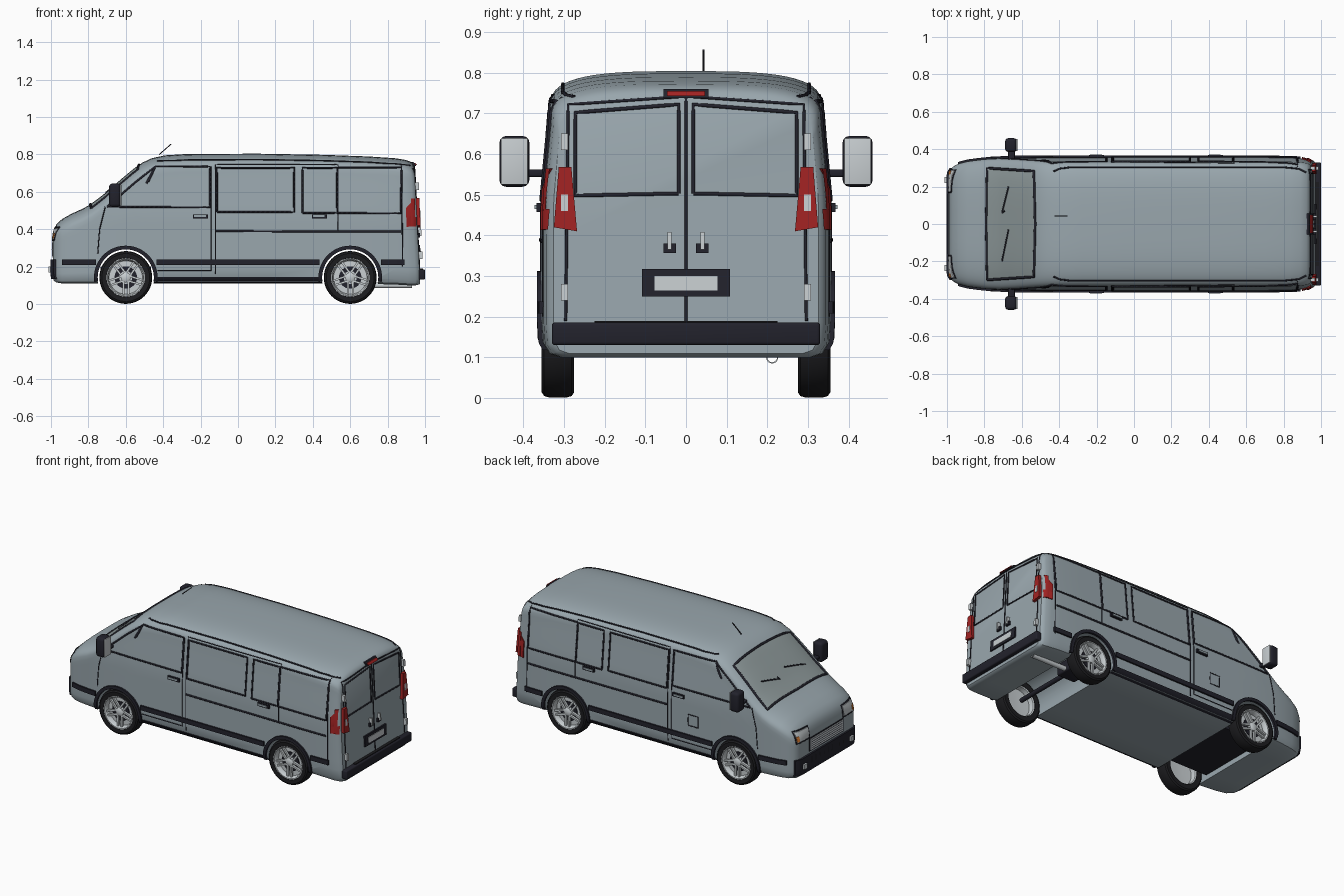
import bpy, bmesh, math
from mathutils import Vector, Matrix
from mathutils.bvhtree import BVHTree

if "Cube" in bpy.data.objects:
    bpy.data.objects.remove(bpy.data.objects["Cube"])


def material(name, r, g, b):
    m = bpy.data.materials.new(name)
    m.diffuse_color = (r, g, b, 1)
    m.use_nodes = True
    m.node_tree.nodes["Principled BSDF"].inputs["Base Color"].default_value = m.diffuse_color
    return m


PAINT = material("grey_paint", 0.32, 0.385, 0.42)
GLASS = material("tinted_glass", 0.27, 0.32, 0.325)
BLACK = material("black_trim", 0.016, 0.016, 0.025)
RUBBER = material("tyre_rubber", 0.012, 0.012, 0.014)
SILVER = material("silver", 0.58, 0.62, 0.64)
RED = material("red_lens", 0.36, 0.016, 0.016)
ORANGE = material("orange_lens", 0.7, 0.2, 0.03)


def finish(name, bm, mat, angle=35):
    bmesh.ops.recalc_face_normals(bm, faces=bm.faces)
    me = bpy.data.meshes.new(name)
    bm.to_mesh(me)
    bm.free()
    me.materials.append(mat)
    ob = bpy.data.objects.new(name, me)
    bpy.context.collection.objects.link(ob)
    activate(ob)
    bpy.ops.object.shade_smooth_by_angle(angle=math.radians(angle))
    return ob


def activate(ob):
    bpy.ops.object.select_all(action='DESELECT')
    ob.select_set(True)
    bpy.context.view_layer.objects.active = ob


def boxes(name, mats, mat, bevel=0.0):
    bm = bmesh.new()
    for m in mats:
        bmesh.ops.create_cube(bm, size=1, matrix=m)
    if bevel:
        bmesh.ops.bevel(bm, geom=bm.edges[:], offset=bevel, segments=3, profile=0.5, affect='EDGES')
    return finish(name, bm, mat)


def at(loc, size):
    return Matrix.Translation(loc) @ Matrix.Diagonal((*size, 1))


def lathe(name, profile, centre, mat, s=1, steps=48):
    # turns (radius, y) points round the y axis
    bm = bmesh.new()
    vs = [bm.verts.new((r, y * s, 0)) for r, y in profile]
    es = [bm.edges.new(p) for p in zip(vs, vs[1:])]
    bmesh.ops.spin(bm, geom=vs + es, cent=(0, 0, 0), axis=(0, 1, 0), angle=2 * math.pi, steps=steps)
    bmesh.ops.remove_doubles(bm, verts=bm.verts, dist=1e-5)
    bmesh.ops.translate(bm, verts=bm.verts, vec=centre)
    return finish(name, bm, mat)


# body shell: cross-sections (x, top, half width, bottom) along the van
STATIONS = [(-.99, .36, .262, .14), (-.985, .395, .285, .125), (-.97, .428, .305, .115), (-.94, .455, .322, .11),
            (-.89, .483, .335, .11), (-.83, .51, .343, .11), (-.78, .538, .348, .11), (-.72, .583, .351, .11),
            (-.64, .653, .354, .11), (-.56, .72, .355, .11), (-.51, .757, .356, .11), (-.46, .78, .356, .11),
            (-.39, .795, .356, .11), (-.28, .802, .356, .11), (.1, .804, .356, .11), (.45, .798, .356, .11),
            (.7, .789, .356, .108), (.84, .78, .354, .104), (.9, .772, .35, .10), (.935, .762, .344, .10),
            (.95, .75, .336, .104), (.957, .735, .326, .11)]


def section(x, top, w, zb):
    def side(z):
        return w * (1 - max(0, z - .48) * .27 - max(0, .17 - z) * .25)
    r = min(.095, .3 * (top - zb))
    half = [(0, zb), (.5 * w, zb), (.9 * side(zb), zb), (.97 * side(zb), zb + .008)]
    for i in range(11):
        z = zb + .03 + (top - r - zb - .03) * i / 10
        half.append((side(z), z))
    for i in range(1, 15):
        a = math.pi / 2 * i / 14
        half.append((side(top - r) * max(0, math.cos(a)) ** (2 / 3.2), top - r + r * math.sin(a) ** (2 / 3.2)))
    half[-1] = (0, top)
    ring = half + [(-y, z) for y, z in half[-2:0:-1]]
    return [(x + max(0, x - .8) / .155 * (.45 - z) * .05, y, z) for y, z in ring]


bm = bmesh.new()
rings = [[bm.verts.new(p) for p in section(*s)] for s in STATIONS]
for a, b in zip(rings, rings[1:]):
    for i in range(len(a)):
        j = (i + 1) % len(a)
        bm.faces.new((a[i], a[j], b[j], b[i]))
bm.faces.new(rings[0])
bm.faces.new(rings[-1])
bmesh.ops.recalc_face_normals(bm, faces=bm.faces)
TREE = BVHTree.FromBMesh(bm)
body = finish("body_shell", bm, PAINT, 32)

# wheel wells cut right across
for x in (-.6, .6):
    well = lathe("wheel_well_cutter", [(0, -.6), (.152, -.6), (.152, .6), (0, .6)], (x, 0, .142), PAINT, 1, 64)
    mod = body.modifiers.new("well", 'BOOLEAN')
    mod.operation, mod.solver, mod.object = 'DIFFERENCE', 'EXACT', well
    activate(body)
    bpy.ops.object.modifier_apply(modifier="well")
    bpy.data.objects.remove(well)
activate(body)
bpy.ops.object.shade_smooth_by_angle(angle=math.radians(32))

RAYS = {1: lambda a, b: ((a, 2, b), (0, -1, 0)), -1: lambda a, b: ((a, -2, b), (0, 1, 0)),
        'rear': lambda a, b: ((2, a, b), (-1, 0, 0)), 'front': lambda a, b: ((-2, a, b), (1, 0, 0)),
        'top': lambda a, b: ((a, b, 2), (0, 0, -1))}


def project(kind, a, b, lift=0):
    o, d = map(Vector, RAYS[kind](a, b))
    hit = TREE.ray_cast(o, d)[0]
    if hit is None:
        hit = TREE.find_nearest(o + d * 1.1)[0]
    return hit - d * lift


def lines(name, kind, polys, r, mat=BLACK):
    # thin seams laid over the body surface
    cu = bpy.data.curves.new(name, 'CURVE')
    cu.dimensions, cu.bevel_depth, cu.bevel_resolution, cu.use_fill_caps = '3D', r, 1, True
    for poly in polys:
        pts = []
        for p, q in zip(poly, poly[1:]):
            n = max(1, int(math.dist(p, q) / .025))
            pts += [project(kind, p[0] + (q[0] - p[0]) * i / n, p[1] + (q[1] - p[1]) * i / n) for i in range(n)]
        pts.append(project(kind, *poly[-1]))
        sp = cu.splines.new('POLY')
        sp.points.add(len(pts) - 1)
        for k, p in enumerate(pts):
            sp.points[k].co = (*p, 1)
    cu.materials.append(mat)
    ob = bpy.data.objects.new(name, cu)
    bpy.context.collection.objects.link(ob)
    activate(ob)
    bpy.ops.object.convert(target='MESH')


def patch(name, kind, f, mat, t, nu=10, nv=4):
    # plate hugging the body; f is four corners or a function of u, v
    if not callable(f):
        c = [Vector(p) for p in f]
        f = lambda u, v: c[0].lerp(c[1], u).lerp(c[3].lerp(c[2], u), v)
    bm = bmesh.new()
    g = [[[bm.verts.new(project(kind, *f(i / nu, j / nv), h)) for j in range(nv + 1)] for i in range(nu + 1)]
         for h in (t, -.004)]
    for a in g:
        for i in range(nu):
            for j in range(nv):
                bm.faces.new((a[i][j], a[i + 1][j], a[i + 1][j + 1], a[i][j + 1]))
    rim = [(i, 0) for i in range(nu)] + [(nu, j) for j in range(nv)] + \
          [(i, nv) for i in range(nu, 0, -1)] + [(0, j) for j in range(nv, 0, -1)]
    for (i, j), (k, l) in zip(rim, rim[1:] + rim[:1]):
        bm.faces.new((g[0][i][j], g[0][k][l], g[1][k][l], g[1][i][j]))
    return finish(name, bm, mat)


def rect(a0, b0, a1, b1):
    return [(a0, b0), (a1, b0), (a1, b1), (a0, b1)]


def loop(a0, b0, a1, b1):
    return rect(a0, b0, a1, b1) + [(a0, b0)]


for s in (1, -1):
    # side windows, doors and seams
    lines("window_seals", s, [[(-.7, .52), (-.15, .517), (-.15, .735), (-.44, .737), (-.55, .65), (-.7, .52)],
                              loop(-.113, .492, .3, .728), loop(.345, .487, .53, .728),
                              [(.53, .487), (.87, .485), (.874, .73), (.535, .73)]], .0055)
    lines("quarter_pillar", s, [[(-.48, .655), (-.445, .73)], [(-.49, .645), (-.445, .73)]], .006)
    lines("door_seams", s, [[(-.71, .52), (-.74, .4), (-.75, .27)], [(-.145, .735), (-.145, .18), (-.43, .18)],
                            [(-.12, .16), (-.12, .745), (.535, .745), (.535, .39)], [(.875, .74), (.88, .2)]], .003)
    lines("sliding_door_track", s, [[(-.12, .39), (.87, .387)]], .006)
    lines("roof_gutter", 'top', [[(-.43, .28 * s), (-.4, .295 * s), (-.34, .303 * s), (.8, .303 * s),
                                  (.88, .295 * s), (.92, .275 * s)]], .005)
    for x0, x1 in ((-.94, -.76), (-.435, .435), (.765, .89)):
        patch("rub_strip", s, rect(x0, .208, x1, .237), BLACK, .01, 20, 1)
    patch("sill", s, rect(-.45, .112, .45, .145), BLACK, .008, 20, 2)
    for x in (-.2, .435):
        patch("side_handle", s, rect(x - .04, .458, x + .04, .48), BLACK, .012, 4, 2)
        patch("handle_grip", s, rect(x - .034, .465, x + .028, .475), PAINT, .016, 4, 2)
    # wheels and arches
    for x in (-.6, .6):
        patch("wheel_arch", s, lambda u, v: (x + (.15 + .02 * v) * math.cos(math.radians(-8 + 196 * u)),
              .142 + (.15 + .02 * v) * math.sin(math.radians(-8 + 196 * u))), BLACK, .011, 40, 2)
        c = (x, .315 * s, .142)
        lathe("tyre", [(.098, -.038), (.128, -.04), (.137, -.034), (.141, -.02), (.141, .02), (.137, .034),
                       (.128, .04), (.104, .038), (.098, .03), (.098, -.038)], c, RUBBER, s)
        lathe("wheel_rim", [(.099, -.036), (.092, -.03), (.088, .0), (.02, .004), (0, .004), (0, .006), (.02, .006),
                            (.089, .004), (.093, .03), (.098, .036), (.104, .037), (.099, .03)], c, SILVER, s)
        lathe("brake_disc", [(.035, .007), (.035, .012), (.06, .012), (.06, .007)], c, BLACK, s, 32)
        lathe("wheel_hub", [(.026, .006), (.026, .026), (.018, .031), (0, .032)], c, SILVER, s, 24)
        boxes("wheel_spokes", [Matrix.Translation(c) @ Matrix.Rotation(math.tau * k / 5 + .3, 4, 'Y')
                               @ at((.055, .02 * s, o), (.08, .014, .011)) for k in range(5) for o in (-.013, .013)],
              SILVER)
    # door mirrors
    boxes("mirror_housing", [at((-.658, .422 * s, .582), (.062, .074, .125))], BLACK, .017)
    boxes("mirror_glass", [at((-.627, .422 * s, .582), (.006, .066, .114))], SILVER, .002)
    boxes("mirror_arm", [at((-.655, .362 * s, .553), (.035, .07, .018))], BLACK, .005)
    # headlights
    patch("headlight", 'front', rect(.175 * s, .345, .285 * s, .405), SILVER, .004)
    lines("headlight_seal", 'front', [loop(.17 * s, .34, .288 * s, .41)], .005)
    patch("indicator", 'front', rect(.265 * s, .35, .285 * s, .38), ORANGE, .006, 3, 2)
    patch("fog_lamp", 'front', rect(.22 * s, .17, .25 * s, .2), SILVER, .024, 3, 2)
    # rear lights, rear door windows, hinges and handles
    patch("tail_light", 'rear', [(.268 * s, .41), (.325 * s, .42), (.313 * s, .568), (.282 * s, .568)], RED, .018)
    patch("tail_light_side", s, rect(.925, .415, .965, .565), RED, .008, 4, 6)
    lines("rear_window_seal", 'rear', [[(.018 * s, .503), (.272 * s, .498), (.272 * s, .702), (.018 * s, .722),
                                        (.018 * s, .503)]], .005)
    lines("rear_door_seam", 'rear', [[(0, .742), (.29 * s, .722), (.296 * s, .19)]], .004)
    for z in (.63, .48, .26):
        patch("rear_hinge", 'rear', rect(.29 * s, z - .02, .307 * s, z + .02), SILVER, .02, 2, 2)
    patch("rear_handle_base", 'rear', rect(.025 * s, .357, .055 * s, .38), BLACK, .012, 2, 2)
    patch("rear_handle", 'rear', rect(.036 * s, .365, .046 * s, .408), SILVER, .02, 2, 2)

# windscreen, seal and wipers
patch("windscreen", 'top', [(-.785, -.295), (-.535, -.28), (-.535, .28), (-.785, .295)], GLASS, .002, 14, 24)
lines("windscreen_seal", 'top', [[(-.785, -.298), (-.535, -.282), (-.528, 0), (-.535, .282), (-.785, .298),
                                  (-.79, 0), (-.785, -.298)]], .0075)
lines("wipers", 'top', [[(-.705, .06), (-.67, .2)], [(-.705, -.2), (-.67, -.03)], [(-.705, .06), (-.69, .07)]], .005)

# nose: grille and bumper
patch("grille_frame", 'front', rect(-.17, .25, .17, .335), BLACK, .003)
patch("grille", 'front', rect(-.162, .257, .162, .328), SILVER, .005)
lines("grille_bars", 'front', [[(-.16, .267 + .013 * k), (.16, .267 + .013 * k)] for k in range(5)], .006)
patch("front_bumper", 'front', rect(-.3, .135, .3, .238), BLACK, .012, 30, 4)
boxes("bumper_slats", [at((-.998, y * .04, .2), (.008, .012, .04)) for y in range(-4, 5)], RUBBER)

# tail: bumper, plate, brake light, centre seam
boxes("rear_bumper", [at((.967, 0, .158), (.066, .66, .056))], BLACK, .008)
boxes("rear_step", [at((.966, 0, .187), (.045, .45, .006))], RUBBER)
lines("rear_centre_seam", 'rear', [[(0, .742), (0, .18)]], .004)
patch("plate_frame", 'rear', rect(-.108, .25, .108, .317), BLACK, .009)
patch("number_plate", 'rear', rect(-.077, .264, .077, .3), SILVER, .012)
patch("brake_light_frame", 'rear', rect(-.055, .738, .055, .76), BLACK, .012)
patch("high_brake_light", 'rear', rect(-.047, .743, .047, .755), RED, .018)

# roof aerial
d = Vector((.065, 0, .057))
boxes("aerial", [Matrix.Translation((-.39, .043, .827)) @ d.to_track_quat('Z', 'Y').to_matrix().to_4x4()
                 @ at((0, 0, 0), (.005, .005, d.length))], BLACK)

# fuel flap on the left side
lines("fuel_flap", 1, [loop(-.335, .295, -.265, .365)], .003)

# underside: front axle tray, rear axle, silencer and exhaust
boxes("front_axle_tray", [at((-.6, 0, .165), (.27, .48, .07))], BLACK)
lathe("rear_axle", [(0, -.28), (.014, -.28), (.014, .28), (0, .28)], (.6, 0, .142), BLACK, 1, 16)
boxes("silencer", [at((.6, .17, .145), (.13, .12, .075))], BLACK, .01)
pipe = lathe("exhaust_pipe", [(.012, -.12), (.015, -.12), (.015, .12), (.012, .12), (.012, -.12)],
             (0, 0, 0), SILVER, 1, 20)
pipe.matrix_world = Matrix.Translation((.81, .212, .1)) @ Matrix.Rotation(math.radians(-90), 4, 'Z')
